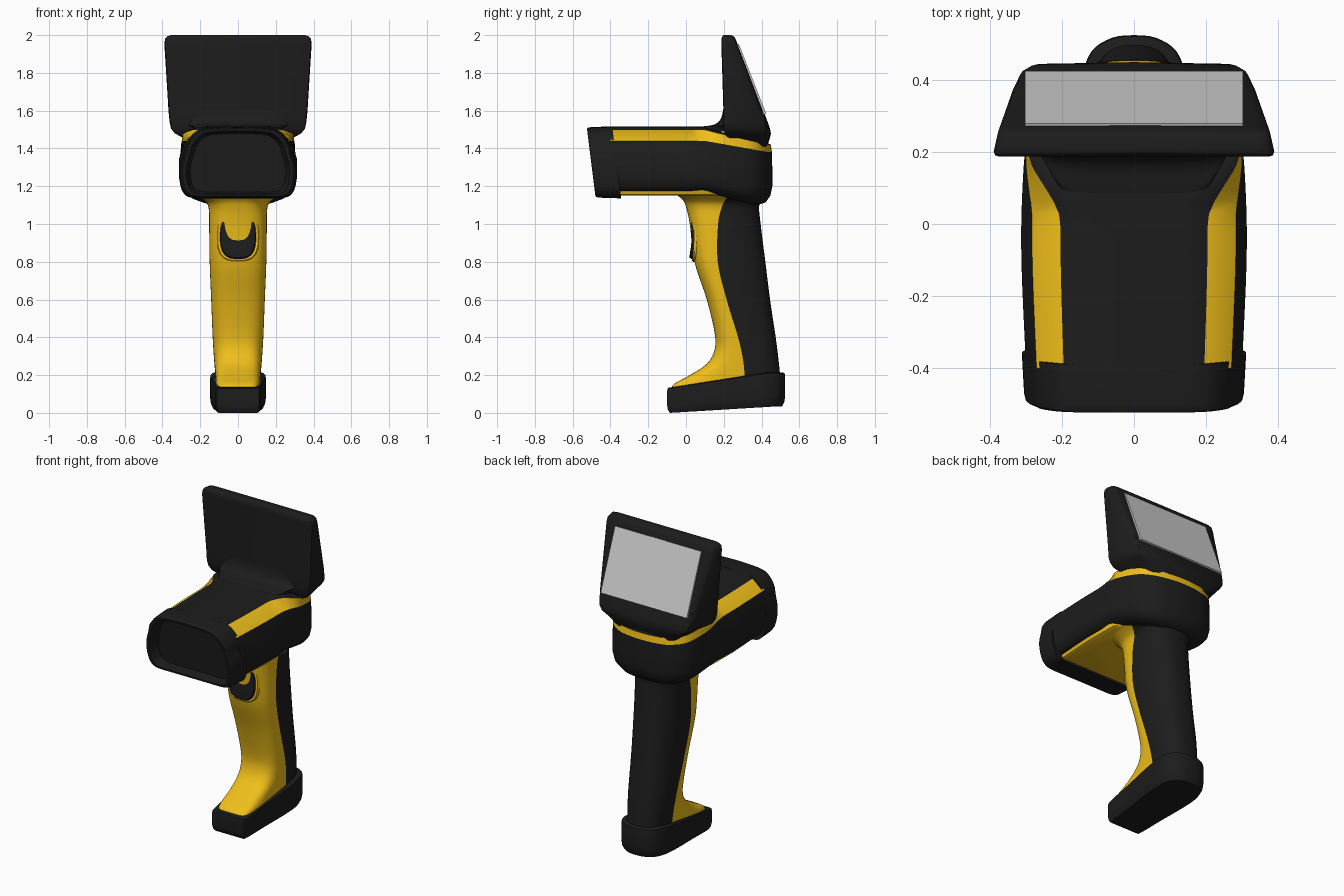
import bpy, bmesh, math

if "Cube" in bpy.data.objects:
    bpy.data.objects.remove(bpy.data.objects["Cube"])

MATS = {}
COLOURS = {"black": (0.012, 0.012, 0.012, 1), "yellow": (0.87, 0.52, 0.01, 1)}


def finish(ob, colour, angle=38):
    if colour:
        if colour not in MATS:
            MATS[colour] = bpy.data.materials.new(colour)
            MATS[colour].diffuse_color = COLOURS[colour]
        ob.data.materials.append(MATS[colour])
    bpy.ops.object.select_all(action='DESELECT')
    bpy.context.view_layer.objects.active = ob
    ob.select_set(True)
    bpy.ops.object.shade_smooth_by_angle(angle=math.radians(angle))


def smooth(pts, n=5):
    """Catmull-Rom through tuples of any length."""
    out = []
    for i in range(len(pts) - 1):
        p0, p1, p2 = pts[max(i - 1, 0)], pts[i], pts[i + 1]
        p3 = pts[min(i + 2, len(pts) - 1)]
        for k in range(n):
            t = k / n
            out.append(tuple(0.5 * (2 * b + (c - a) * t + (2 * a - 5 * b + 4 * c - d) * t * t
                                    + (3 * b - a - 3 * c + d) * t ** 3)
                             for a, b, c, d in zip(p0, p1, p2, p3)))
    return out + [tuple(pts[-1])]


def mirror(half):
    """Half outline starting at x = 0 -> full closed outline."""
    return half + [(-p[0],) + tuple(p[1:]) for p in reversed(half) if p[0] > 1e-6]


def loft(name, halves, colour, angle=38):
    """Skin through mirrored rings of (x, y, z), with both ends closed."""
    rings = [mirror(h) for h in halves]
    bm = bmesh.new()
    vs = [[bm.verts.new(p) for p in r] for r in rings]
    n = len(vs[0])
    for a, b in zip(vs, vs[1:]):
        for i in range(n):
            j = (i + 1) % n
            bm.faces.new((a[i], a[j], b[j], b[i]))
    for r in (vs[0], vs[-1]):
        i = 0
        while i + 1 <= n - i - 1:
            q = list(dict.fromkeys(k % n for k in (i, i + 1, n - i - 1, n - i)))
            if len(q) > 2:
                bm.faces.new([r[k] for k in q])
            i += 1
    bmesh.ops.recalc_face_normals(bm, faces=bm.faces)
    me = bpy.data.meshes.new(name)
    bm.to_mesh(me)
    bm.free()
    ob = bpy.data.objects.new(name, me)
    bpy.context.collection.objects.link(ob)
    finish(ob, colour, angle)
    return ob


def quarter(hw, y_tip, y_side, z, p, n=14):
    """Half of a superellipse end, from its tip on x = 0 to the side."""
    out = []
    for k in range(n + 1):
        t = math.pi / 2 * k / n
        c = max(math.cos(t), 0)
        out.append((hw * math.sin(t) ** (2 / p), y_side + (y_tip - y_side) * c ** (2 / p), z))
    return out


def clamp(t):
    return max(0.0, min(1.0, t))


# Handle: z, front y, split y, back y, half width, front squareness
handle = smooth([(1.17, -.07, .24, .42, .25, 3), (1.13, -.02, .21, .40, .185, 3),
                 (1.09, .0, .19, .387, .157, 2.8), (1.0, .02, .17, .395, .153, 2.8),
                 (.8, .045, .168, .42, .15, 2.6), (.6, .11, .215, .445, .142, 2.6),
                 (.42, .152, .27, .472, .135, 2.8), (.33, .15, .293, .484, .13, 3),
                 (.26, .11, .305, .492, .125, 3.6), (.2, .02, .31, .498, .12, 4.5),
                 (.155, -.06, .31, .5, .118, 6), (.12, -.085, .31, .5, .115, 7)])
loft("handle_front_grip", [quarter(w, yf, ys, z, p) for z, yf, ys, yb, w, p in handle], "yellow", 45)
loft("handle_back", [quarter(w, yb, ys, z, 2.7) for z, yf, ys, yb, w, p in handle], "black", 45)

# Trigger and its surround
def button(name, hx, hz, zc, levels, colour, bend):
    rings = []
    for y, s in levels:
        ring = []
        for k in range(25):
            t = math.pi * k / 24
            sx, cz = abs(math.sin(t)), math.cos(t)
            x = 0 if k in (0, 24) else s * hx * sx ** .7
            dz = s * hz * math.copysign(abs(cz) ** .7, cz)
            ring.append((x, y - bend * (dz / hz) ** 2, zc + dz))
        rings.append(ring)
    loft(name, rings, colour)

button("trigger_surround", .113, .14, .94, [(.12, 1), (.05, 1), (.042, .95)], "yellow", .012)
button("trigger", .095, .125, .94, [(.1, 1), (.042, 1), (.033, .95), (.03, .85), (.03, .4)], "black", .015)

# Base foot
foot = smooth([(0, -.1), (.095, -.098), (.117, -.08), (.13, .1), (.145, .28), (.145, .4),
               (.118, .48), (.06, .518), (0, .525)], 4)

def foot_ring(s, t, drop):
    ring = []
    for x, y in foot:
        low = .058 * clamp((y + .1) / .6) * .6
        top = .135 + .08 * clamp((y + .09) / .53)
        ring.append((max(x, 0) * s, .2 + (y - .2) * (s + 1) / 2, low + (top - low) * t - drop))
    return ring

loft("base_foot", [foot_ring(.9, 0, 0), foot_ring(.97, .12, 0), foot_ring(1, .3, 0),
                   foot_ring(1, 1, .02), foot_ring(.98, 1, .005), foot_ring(.92, 1, 0)], "black")

# Head: outline from centre back to the front corner, stacked in levels
plan = smooth([(0, .457), (.08, .452), (.18, .427), (.26, .365), (.296, .25), (.31, .1),
               (.313, -.1), (.3, -.4)], 5)

def head_ring(z_front, z_back, in_front, in_back):
    ring = []
    for x, y in plan:
        f = clamp((y - .1) / .34)
        g = clamp(y / .22)
        g = g * g * (3 - 2 * g)
        inset = in_front + (in_back - in_front) * g
        ring.append((x * (1 - inset / .31), y - in_back * clamp(y / .45),
                     z_front + (z_back - z_front) * f))
    return ring

stripe_low, stripe_high = head_ring(1.44, 1.38, .03, .002), head_ring(1.497, 1.42, .108, .008)
loft("head_lower_shell", [head_ring(1.175, 1.10, .045, .08), head_ring(1.185, 1.115, .025, .035),
                          head_ring(1.21, 1.15, .008, .01), head_ring(1.25, 1.2, 0, 0),
                          head_ring(1.34, 1.29, 0, 0), stripe_low], "black")
loft("head_stripe", [stripe_low, stripe_high], "yellow")
loft("head_top_cover", [stripe_high, head_ring(1.51, 1.43, .14, .03), head_ring(1.515, 1.435, .2, .06)], "black")

# Yellow underside plate
under = [(0, -.37), (.23, -.37), (.25, -.35), (.265, -.1), (.262, .12), (.22, .2), (.15, .24), (0, .25)]
loft("underside_plate", [[(x * s, y, z) for x, y in under]
                         for z, s in ((1.15, .93), (1.156, .98), (1.17, 1.0), (1.2, 1.03))], "yellow")

# Slanted nose with a recessed window
nose = smooth([(0, 1.515), (.14, 1.51), (.215, 1.492), (.268, 1.435), (.285, 1.38), (.307, 1.3),
               (.305, 1.22), (.285, 1.165), (.24, 1.14), (.12, 1.138), (0, 1.138)], 4)

def nose_ring(y, s):
    out = []
    for x, z in nose:
        zz = 1.32 + (z - 1.32) * s
        out.append((max(x, 0) * s, y + (1.51 - zz) * .125, zz))
    return out

loft("nose_bezel", [nose_ring(-.39, .97), nose_ring(-.39, 1.01), nose_ring(-.5, .99),
                    nose_ring(-.518, .975), nose_ring(-.525, .95), nose_ring(-.525, .89),
                    nose_ring(-.465, .82)], "black", 30)

# Screen housing: z, front y, back y, half width
def housing_ring(z, yf, yb, hw):
    d = yb - yf
    return [(0, yf, z), (hw - .015, yf, z), (hw - .004, yf + .004, z), (hw, yf + .014, z),
            (hw - .15 * d, yb - .16 * d, z), (hw - .15 * d - .01, yb - .06 * d, z),
            (hw - .15 * d - .035, yb, z), (0, yb + .02 * d, z)]

loft("screen_housing", [housing_ring(*r) for r in (
    (2.0, .2, .24, .355), (1.993, .192, .252, .375), (1.98, .188, .261, .386), (1.955, .187, .27, .39),
    (1.6, .198, .405, .368), (1.54, .195, .428, .362), (1.505, .2, .44, .355),
    (1.48, .205, .445, .335), (1.455, .22, .44, .29), (1.41, .23, .425, .24))], "black")

# Neck blending the housing into the head top
neck = smooth([(1.68, .203, .33), (1.6, .196, .32), (1.55, .18, .305), (1.525, .145, .285),
               (1.514, .08, .25), (1.49, .04, .23)], 4)
loft("screen_neck", [quarter(w, yf, .4 - .6 * max(z - 1.6, 0), z, 5) for z, yf, w in neck], "black", 50)

# Screen panel
bpy.ops.mesh.primitive_cube_add(size=1, location=(0, .344, 1.765),
                                rotation=(math.atan2(.145, .37), 0, 0))
screen = bpy.context.object
screen.name = "screen"
screen.scale = (.605, .018, .397)
finish(screen, None)

for m in bpy.data.materials:
    if m.users and not m.is_grease_pencil:
        m.use_nodes = True
        m.node_tree.nodes["Principled BSDF"].inputs["Base Color"].default_value = m.diffuse_color
